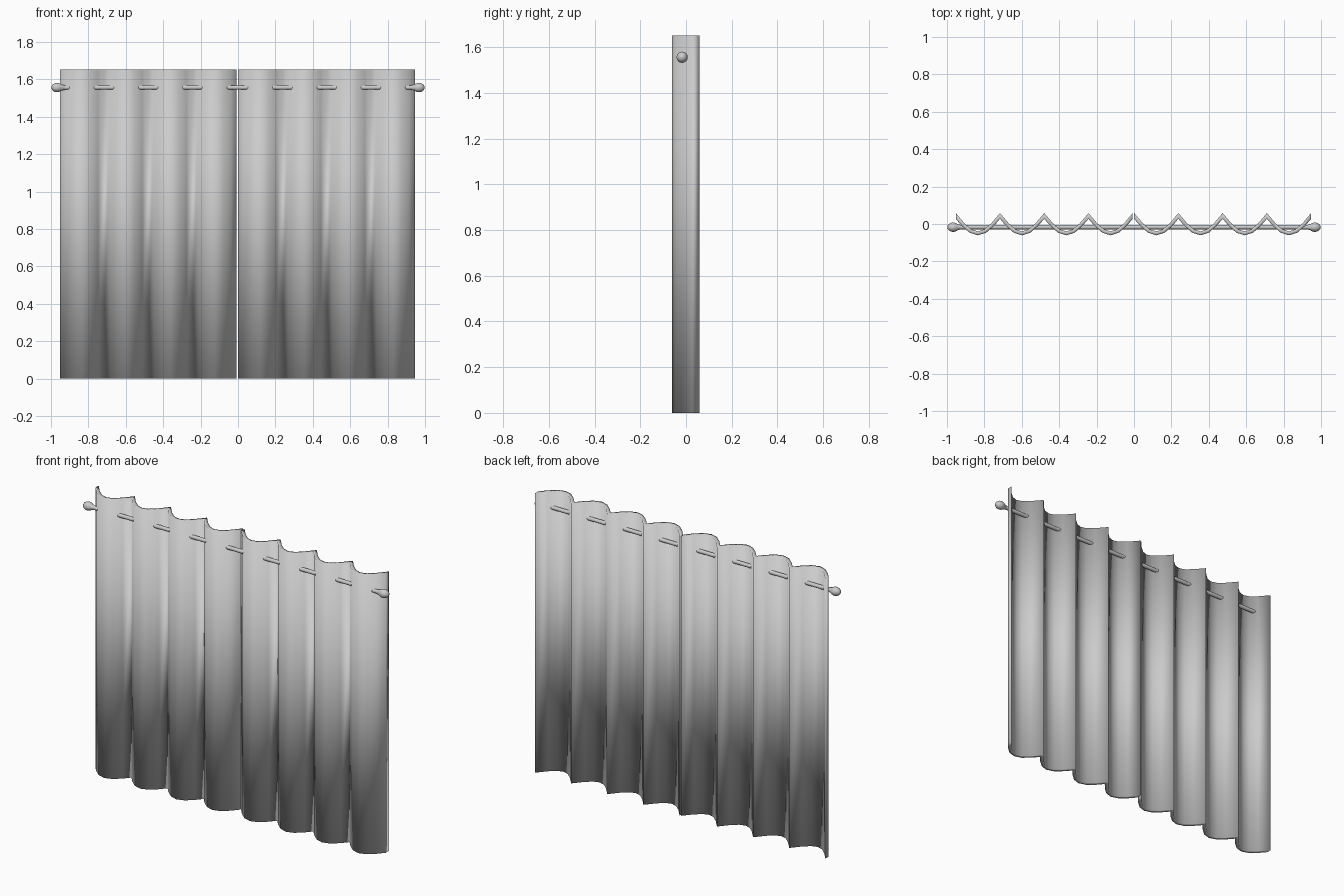
import bpy, bmesh, math

if "Cube" in bpy.data.objects:
    bpy.data.objects.remove(bpy.data.objects["Cube"])

HEIGHT, THICK, FOLDS, SEG = 1.652, 0.02, 4, 6
ROD_Y, ROD_Z, SHIFT = -0.017, 1.556, -0.003


def finish(name, bm, angle):
    bmesh.ops.recalc_face_normals(bm, faces=bm.faces)
    me = bpy.data.meshes.new(name)
    bm.to_mesh(me)
    bm.free()
    ob = bpy.data.objects.new(name, me)
    bpy.context.collection.objects.link(ob)
    bpy.ops.object.select_all(action='DESELECT')
    ob.select_set(True)
    bpy.context.view_layer.objects.active = ob
    bpy.ops.object.shade_smooth_by_angle(angle=math.radians(angle))
    return ob


def fold_y(i):
    # scalloped section: sharp pleats at the back, round bellies at the front
    return 0.043 - 0.093 * math.sin(math.pi * (i % SEG) / SEG)


def curtain(name, x0, x1):
    n = FOLDS * SEG
    dx = (x1 - x0) / n
    front, back = [], []
    for i in range(n + 1):
        y = fold_y(i)
        # mitred offset of the fabric at each fold point
        a = math.atan2(y - fold_y(i - 1), dx)
        b = math.atan2(fold_y(i + 1) - y, dx)
        m, h = (a + b) / 2, THICK / 2 / math.cos((b - a) / 2)
        ox, oy = -math.sin(m) * h, math.cos(m) * h
        front.append((x0 + i * dx - ox, y - oy))
        back.append((x0 + i * dx + ox, y + oy))
    bm = bmesh.new()
    rows = [[bm.verts.new((x, y, z)) for x, y in pts]
            for pts, z in ((front, 0), (front, HEIGHT), (back, HEIGHT), (back, 0))]
    for r in range(4):
        p, q = rows[r], rows[(r + 1) % 4]
        for i in range(n):
            bm.faces.new((p[i], p[i + 1], q[i + 1], q[i]))
    for i in (0, n):
        bm.faces.new([row[i] for row in rows])
    return finish(name, bm, 180)  # soft cloth: smooth everywhere


def lathe(name, profile, sides=16):
    # profile of (x, radius) turned about the rod axis, ends closed
    bm = bmesh.new()
    rings = [[bm.verts.new((x, ROD_Y + r * math.cos(2 * math.pi * k / sides),
                            ROD_Z + r * math.sin(2 * math.pi * k / sides)))
              for k in range(sides)] for x, r in profile]
    for p, q in zip(rings, rings[1:]):
        for k in range(sides):
            j = (k + 1) % sides
            bm.faces.new((p[k], p[j], q[j], q[k]))
    bm.faces.new(rings[0])
    bm.faces.new(rings[-1])
    return finish(name, bm, 50)


# Two pleated curtain panels meeting at the middle
curtain("left_curtain", -0.950 + SHIFT, -0.004 + SHIFT)
curtain("right_curtain", 0.004 + SHIFT, 0.950 + SHIFT)

# Rod threaded through the folds
lathe("curtain_rod", [(-0.95, 0.0115), (0.95, 0.0115)])

# Rounded finials tapering into the rod
ball = [(0.967 + 0.031 * math.cos(t), 0.025 * math.sin(t))
        for t in [math.radians(a) for a in (4, 20, 40, 60, 80, 100, 120, 138)]]
for side, s in (("left", -1), ("right", 1)):
    lathe(side + "_finial", [(s * x, r) for x, r in ball + [(0.925, 0.012)]])
